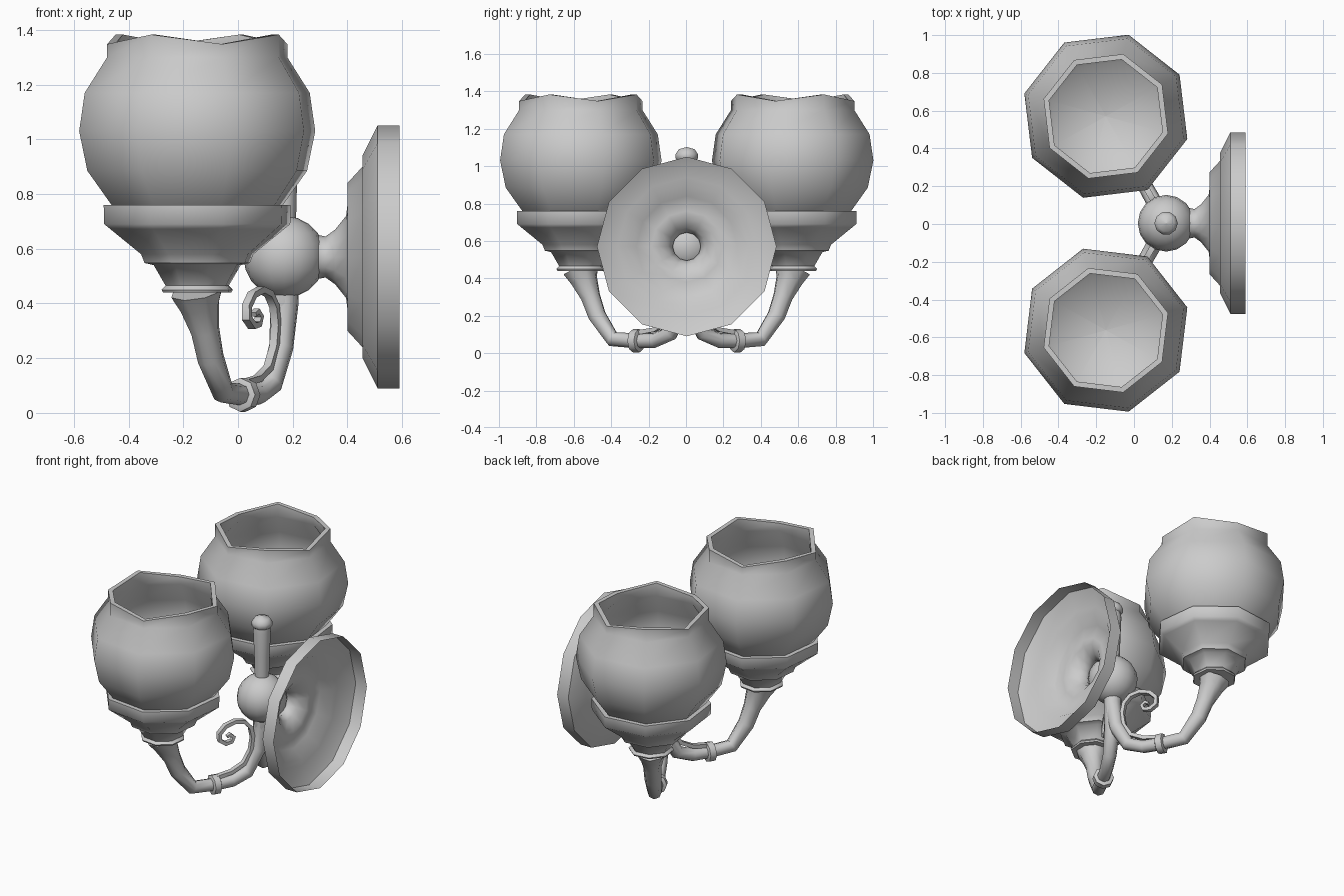
import bpy, bmesh
from math import sin, cos, pi, radians
from mathutils import Matrix, Vector

if "Cube" in bpy.data.objects:
    bpy.data.objects.remove(bpy.data.objects["Cube"])

CX, CY, BZ = 0.17, 0.004, 0.57      # hub position


def finish(name, bm, matrix, angle=50):
    bmesh.ops.remove_doubles(bm, verts=bm.verts, dist=1e-5)
    bmesh.ops.recalc_face_normals(bm, faces=bm.faces)
    me = bpy.data.meshes.new(name)
    bm.to_mesh(me)
    bm.free()
    ob = bpy.data.objects.new(name, me)
    bpy.context.collection.objects.link(ob)
    ob.matrix_world = matrix
    bpy.ops.object.select_all(action='DESELECT')
    ob.select_set(True)
    bpy.context.view_layer.objects.active = ob
    bpy.ops.object.shade_smooth_by_angle(angle=radians(angle))
    return ob


def skin(bm, rings):
    n = len(rings[0])
    for a, b in zip(rings, rings[1:]):
        for i in range(n):
            j = (i + 1) % n
            bm.faces.new((a[i], a[j], b[j], b[i]))


def lathe(name, profile, n, matrix, wave=None, angle=50):
    """Revolve (radius, z) points; wave maps profile index -> z drop of odd corners."""
    bm = bmesh.new()
    wave = wave or {}
    rings = []
    for k, (r, z) in enumerate(profile):
        rings.append([bm.verts.new((max(r, 1e-4) * cos(2 * pi * i / n),
                                    max(r, 1e-4) * sin(2 * pi * i / n),
                                    z - (i % 2) * wave.get(k, 0))) for i in range(n)])
    skin(bm, rings)
    return finish(name, bm, matrix, angle)


def sweep(name, path, n, matrix, flat=1.0, angle=50):
    """Sweep a ring along (x, z, radius) points in the local XZ plane."""
    bm = bmesh.new()
    pts = [Vector((x, 0, z)) for x, z, r in path]
    rings = []
    for k, p in enumerate(pts):
        t = (pts[min(k + 1, len(pts) - 1)] - pts[max(k - 1, 0)]).normalized()
        nrm, r = Vector((-t.z, 0, t.x)), path[k][2]
        rings.append([bm.verts.new(p + nrm * (r * flat * cos(2 * pi * (i + .5 * (n == 4)) / n))
                                   + Vector((0, r * sin(2 * pi * (i + .5 * (n == 4)) / n), 0)))
                      for i in range(n)])
    skin(bm, rings)
    bm.faces.new(rings[0])
    bm.faces.new(rings[-1])
    return finish(name, bm, matrix, angle)


# Wall plate: hollow dish with flared neck, axis along x
plate = [(.48, .59), (.48, .51), (.37, .455), (.33, .455), (.27, .40), (.19, .40),
         (.15, .395), (.10, .355), (.075, .32), (.08, .295)]
lathe("wall_plate", plate, 12,
      Matrix.Translation((0, CY, BZ)) @ Matrix.Rotation(pi / 2, 4, 'Y'))

# Hub ball
bm = bmesh.new()
bmesh.ops.create_uvsphere(bm, u_segments=16, v_segments=10, radius=.15)
finish("hub_ball", bm, Matrix.Translation((CX, CY, BZ)))

# Finial rod above the hub
lathe("finial", [(.042, .70), (.046, .85), (.052, 1.0), (.05, 1.03), (.062, 1.04),
                 (.062, 1.065), (.045, 1.09), (0, 1.102)], 10, Matrix.Translation((CX, CY, 0)))

# Profiles shared by both sides
arm = [(0, .46, .055), (.0, .40, .053), (.025, .24, .046), (.10, .105, .042), (.20, .068, .04),
       (.31, .066, .04), (.455, .075, .042), (.55, .20, .05), (.59, .30, .054),
       (.63, .39, .075), (.65, .445, .10)]
collar = [(.285, .066, .05), (.29, .066, .062), (.33, .066, .062), (.335, .066, .05)]
scroll = [(.30, .11, .022), (.20, .125, .022), (.12, .165, .022), (.075, .24, .022),
          (.062, .32, .022), (.075, .39, .022), (.115, .435, .022), (.175, .45, .022),
          (.24, .432, .022), (.28, .39, .022), (.278, .345, .022), (.24, .318, .022),
          (.20, .325, .02), (.188, .352, .02), (.21, .372, .018), (.23, .36, .016)]
cup = [(0, .44), (.13, .44), (.135, .45), (.12, .465), (.165, .54), (.20, .548), (.213, .58),
       (.33, .672), (.353, .69), (.355, .76), (.30, .76)]
shade = [(.29, .73), (.325, .76), (.417, .885), (.448, 1.03), (.427, 1.17), (.342, 1.30),
         (.342, 1.383), (.312, 1.383), (.312, 1.30), (.40, 1.16), (.42, 1.03), (.39, .89),
         (.30, .77), (0, .735)]

# Two arms with collar, scroll, cup and glass shade
for side, sgn in (("left", 1), ("right", -1)):
    frame = Matrix.Translation((CX, CY, 0)) @ Matrix.Rotation(sgn * radians(119.4), 4, 'Z')
    top = frame @ Matrix.Translation((.65, 0, 0))
    sweep(side + "_arm", arm, 8, frame)
    sweep(side + "_collar", collar, 8, frame)
    sweep(side + "_scroll", scroll, 4, frame, flat=.75)
    lathe(side + "_cup", cup, 8, top)
    lathe(side + "_shade", shade, 8, top, wave={6: .035, 7: .035}, angle=60)
